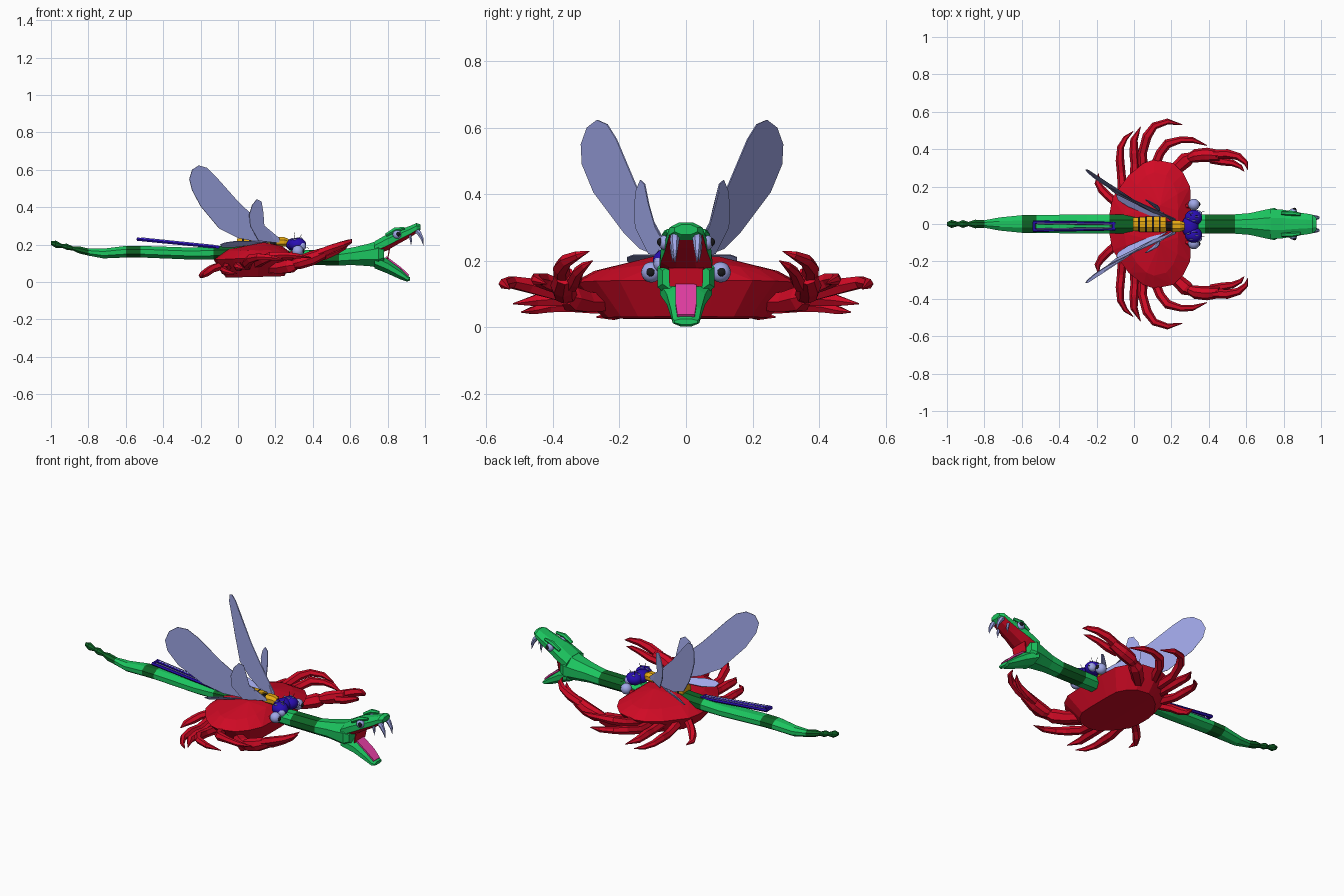
import bpy, bmesh, math
from mathutils import Vector, Matrix

def mat(name, r, g, b):
    m = bpy.data.materials.new(name)
    m.diffuse_color = (r, g, b, 1)
    return m

GREEN = mat("green", .011, .55, .112)
DARK = mat("dark_green", .004, .125, .018)
RED = mat("red", .63, .003, .018)
PINK = mat("pink", .80, .05, .38)
LILAC = mat("lilac", .37, .41, .85)
BLUE = mat("blue", .022, .004, .45)
GOLD = mat("gold", .82, .41, .006)
BLACK = mat("black", .01, .01, .012)

def finish(name, bm, mats, rule=None, smooth=False):
    bmesh.ops.recalc_face_normals(bm, faces=bm.faces)
    for f in bm.faces:
        f.smooth = smooth
        if rule:
            f.material_index = rule(f.calc_center_median(), f.normal)
    me = bpy.data.meshes.new(name)
    bm.to_mesh(me)
    bm.free()
    for m in mats:
        me.materials.append(m)
    ob = bpy.data.objects.new(name, me)
    bpy.context.collection.objects.link(ob)
    return ob

def skin(bm, rings):
    loops = [[bm.verts.new(p) for p in r] for r in rings]
    n = len(loops[0])
    for a, b in zip(loops, loops[1:]):
        for i in range(n):
            bm.faces.new((a[i], a[(i + 1) % n], b[(i + 1) % n], b[i]))
    bm.faces.new(loops[0][::-1])
    bm.faces.new(loops[-1])

def loft(name, secs, mats, rule=None, n=8, y=0):
    """sections (x, z centre, half width, half height) along x"""
    bm = bmesh.new()
    k = 1 / math.cos(math.pi / n)
    ang = [(i + .5) * math.tau / n for i in range(n)]
    skin(bm, [[(x, y + w * k * math.cos(a), z + h * k * math.sin(a)) for a in ang]
              for x, z, w, h in secs])
    return finish(name, bm, mats, rule)

def tube(name, pts, radii, m, n=6):
    """tapered limb along a path"""
    P = [Vector(p) for p in pts]
    rings = []
    for i, p in enumerate(P):
        d = (P[min(i + 1, len(P) - 1)] - P[max(i - 1, 0)]).normalized()
        side = d.cross(Vector((0, 0, 1)))
        if side.length < .01:
            side = Vector((0, 1, 0))
        side.normalize()
        up = side.cross(d)
        rings.append([p + radii[i] * (side * math.cos(t * math.tau / n) +
                      up * math.sin(t * math.tau / n)) for t in range(n)])
    bm = bmesh.new()
    skin(bm, rings)
    return finish(name, bm, [m])

def ball(name, loc, scale, m):
    bm = bmesh.new()
    bmesh.ops.create_uvsphere(bm, u_segments=16, v_segments=10, radius=1,
        matrix=Matrix.Translation(loc) @ Matrix.Diagonal((*scale, 1)))
    return finish(name, bm, [m], smooth=True)

def plate(name, pts, m, thick=.004):
    bm = bmesh.new()
    bm.faces.new([bm.verts.new(p) for p in pts])
    ob = finish(name, bm, [m])
    mod = ob.modifiers.new("thickness", 'SOLIDIFY')
    mod.thickness = thick
    mod.offset = 0
    return ob

def flip(pts, s):
    return [(x, y * s, z) for x, y, z in pts]

# snake body, with dark bands
bands = [(-1.1, -.8), (-.6, -.52), (-.13, .05), (.38, .54)]
loft("snake_body", [
    (-1, .208, .010, .010), (-.975, .202, .021, .019), (-.94, .193, .011, .010),
    (-.915, .188, .021, .017), (-.885, .18, .011, .011), (-.85, .172, .023, .019),
    (-.80, .160, .020, .019), (-.72, .152, .035, .026), (-.6, .162, .047, .031),
    (-.52, .162, .049, .031), (-.25, .152, .05, .032), (-.13, .155, .05, .035),
    (.02, .160, .05, .037), (.1, .145, .05, .035),
    (.2, .13, .05, .037), (.38, .13, .052, .040), (.54, .13, .052, .041),
    (.62, .138, .058, .048), (.7, .145, .076, .060), (.75, .15, .086, .072),
    (.78, .15, .07, .05)], [GREEN, DARK],
    lambda c, n: int(any(a < c.x < b for a, b in bands)))

# snake jaws, given as (x, top, bottom, half width)
def jaw(name, secs, rule):
    loft(name, [(x, (t + b) / 2, w, (t - b) / 2) for x, t, b, w in secs],
         [GREEN, RED], rule)
jaw("upper_jaw", [(.73, .217, .14, .08), (.8, .257, .17, .076), (.86, .278, .205, .064),
    (.92, .300, .238, .056), (.955, .315, .262, .05), (.975, .308, .278, .034)],
    lambda c, n: int(n.z < -.5 and c.x < .95))
jaw("lower_jaw", [(.73, .155, .073, .078), (.8, .122, .045, .058), (.87, .07, .013, .045),
    (.905, .035, .002, .040), (.92, .025, .008, .034)], lambda c, n: 0)
plate("mouth_back", [(.80, -.05, .122), (.80, .05, .122), (.81, .052, .178),
                     (.81, -.052, .178)], RED, .006)
plate("tongue", [(.79, -.032, .134), (.872, -.032, .073), (.912, -.026, .034),
                 (.912, .026, .034), (.872, .032, .073), (.79, .032, .134)], PINK, .009)
for s in (1, -1):
    tube("snake_fang", flip([(.94, .032, .285), (.968, .034, .262), (.985, .034, .23),
         (.992, .033, .195)], s), [.014, .014, .009, .001], LILAC)
    tube("snake_back_fang", flip([(.92, .04, .25), (.925, .04, .22), (.925, .04, .195)], s),
         [.009, .006, .001], LILAC)
    ball("snake_eye", (.85, .062 * s, .254), (.023, .021, .023), LILAC)
    ball("snake_pupil", (.857, .078 * s, .256), (.011, .009, .012), BLACK)
    tube("snake_brow", flip([(.79, .058, .25), (.84, .058, .279), (.89, .052, .288)], s),
         [.01, .014, .008], GREEN)

# crab shell: hull of a rim, a raised top and a flat belly
rim = [(-.13, .06), (-.115, .14), (-.03, .26), (.05, .325), (.11, .345), (.21, .325),
       (.265, .27), (.30, .2), (.305, .09)]
bm = bmesh.new()
for s in (1, -1):
    for x, y in rim:
        bm.verts.new((x, y * s, .125 + .05 * x))
        bm.verts.new((.1 + (x - .1) * .72, y * s * .72, .025 + .02 * max(0, x)))
        bm.verts.new((.1 + (x - .1) * .66, y * s * .8, .20 - .09 * y + .18 * min(0, x * .66 - .03)))
    bm.verts.new((.14, .1 * s, .212))
bmesh.ops.convex_hull(bm, input=bm.verts[:])
bmesh.ops.delete(bm, geom=[v for v in bm.verts if not v.link_faces], context='VERTS')
finish("crab_shell", bm, [RED])

# crab limbs on both sides
legs = [
    ([(.05, .27, .09), (.045, .38, .10), (.07, .47, .125), (.11, .525, .135),
      (.18, .548, .13), (.26, .53, .115)], [.026, .024, .025, .02, .016, .002]),
    ([(.1, .28, .10), (.14, .38, .12), (.18, .43, .14), (.25, .45, .145),
      (.31, .45, .14), (.39, .42, .13)], [.026, .024, .025, .018, .016, .002]),
    ([(.0, .2, .09), (.005, .32, .08), (.0, .38, .085), (.0, .45, .08),
      (.035, .52, .07)], [.026, .024, .025, .02, .002]),
    ([(-.06, .17, .08), (-.068, .27, .06), (-.075, .34, .065), (-.072, .41, .06),
      (-.045, .46, .05), (-.005, .495, .045)], [.026, .023, .023, .018, .013, .002]),
    ([(-.08, .1, .09), (-.14, .15, .07), (-.17, .18, .05), (-.195, .22, .035),
      (-.19, .27, .03)], [.024, .022, .022, .016, .002])]
for s in (1, -1):
    for p, r in legs:
        tube("crab_leg", flip(p, s), r, RED)
    tube("crab_arm", flip([(.17, .24, .075), (.23, .30, .075), (.28, .345, .085),
         (.31, .36, .09)], s), [.03, .035, .04, .025], RED)
    tube("crab_claw", flip([(.28, .345, .09), (.33, .365, .105), (.39, .37, .125),
         (.46, .365, .155)], s), [.02, .036, .038, .03], RED, 8)
    tube("crab_outer_finger", flip([(.43, .372, .15), (.5, .375, .178), (.56, .36, .20),
         (.6, .325, .217), (.608, .29, .228)], s), [.026, .025, .02, .013, .001], RED)
    tube("crab_inner_finger", flip([(.41, .345, .125), (.47, .335, .14), (.53, .325, .165),
         (.57, .305, .185), (.59, .28, .20)], s), [.022, .022, .017, .012, .001], RED)
    tube("crab_eye_stalk", flip([(.26, .09, .14), (.31, .105, .16)], s), [.016, .014], RED)
    ball("crab_eye", (.32, .104 * s, .165), (.031, .031, .031), LILAC)
    ball("crab_pupil", (.343, .106 * s, .165), (.012, .014, .014), BLACK)

# fly: striped abdomen, thorax and head, set slightly off centre
FY = -.012
rings = []
for i, w in enumerate((.036, .04, .042, .042, .04)):
    x = i * .037 - .005
    rings += [(x, .203, w, w * .85), (x + .027, .203, w, w * .85)]
loft("fly_abdomen", rings, [GOLD, BLACK],
     lambda c, n: int((c.x + .005) % .037 > .028), y=FY + .01)
loft("fly_waist", [(.165, .205, .026, .022), (.195, .212, .024, .022), (.205, .214, .03, .026),
    (.245, .215, .03, .026), (.27, .21, .02, .02)], [GOLD, BLACK],
    lambda c, n: int(c.x < .2), y=FY)
ball("fly_head", (.30, FY, .20), (.045, .06, .034), BLUE)
for s in (1, -1):
    ball("fly_cheek", (.318, FY + .046 * s, .20), (.047, .042, .036), BLUE)
    ball("fly_eye", (.338, FY + .066 * s, .190), (.026, .020, .024), LILAC)
    for x, y, z in ((.29, .04, .230), (.32, .03, .233), (.335, .05, .233), (.305, .07, .228)):
        ball("fly_head_spot", (x, FY + y * s, z), (.011, .003, .005), LILAC)
    for x, y, z in ((.30, .05, .265), (.34, .045, .255), (.38, .07, .18)):
        tube("fly_bristle", flip([(.31, .045, .2), (x, y, z)], s), [.002, .001], BLACK, 4)

# fly wings: three pairs of thin blades
big = [(.22, .03, .212), (.1, .075, .215), (0, .125, .235), (-.1, .175, .285), (-.2, .265, .405),
       (-.245, .30, .49), (-.26, .303, .55), (-.245, .285, .6), (-.21, .255, .623),
       (-.165, .225, .61), (-.12, .197, .565), (0, .14, .43), (.1, .095, .335), (.22, .04, .235)]
small = [(.20, .03, .21), (.11, .10, .22), (.065, .14, .30), (.06, .143, .36), (.075, .138, .41),
         (.1, .125, .442), (.125, .112, .43), (.135, .10, .37), (.14, .08, .30), (.21, .035, .22)]
low = [(.18, .03, .215), (.08, .095, .217), (-.02, .145, .217), (-.07, .165, .21), (-.095, .165, .20),
       (-.085, .14, .185), (-.03, .105, .185), (.08, .06, .2)]
for s in (1, -1):
    for name, pts in (("large_wing", big), ("small_wing", small), ("low_wing", low)):
        plate("fly_" + name, [(x, y * s + FY, z) for x, y, z in pts], LILAC)

# slim open blue frame with pale inlays, sloping over the snake's back
def back(x, y, dz=0):
    return (x, FY + y, .185 - .1 * (x + .1) + dz)
for s in (1, -1):
    tube("frame_rail", [back(-.54, .021 * s), back(-.1, .014 * s)], [.010, .009], BLUE)
    tube("frame_inlay", [back(-.52, .016 * s, .008), back(-.12, .010 * s, .007)],
         [.004, .004], LILAC, 4)
for x in (-.535, -.11):
    tube("frame_end", [back(x, -.024), back(x, .024)], [.009, .009], BLUE)
